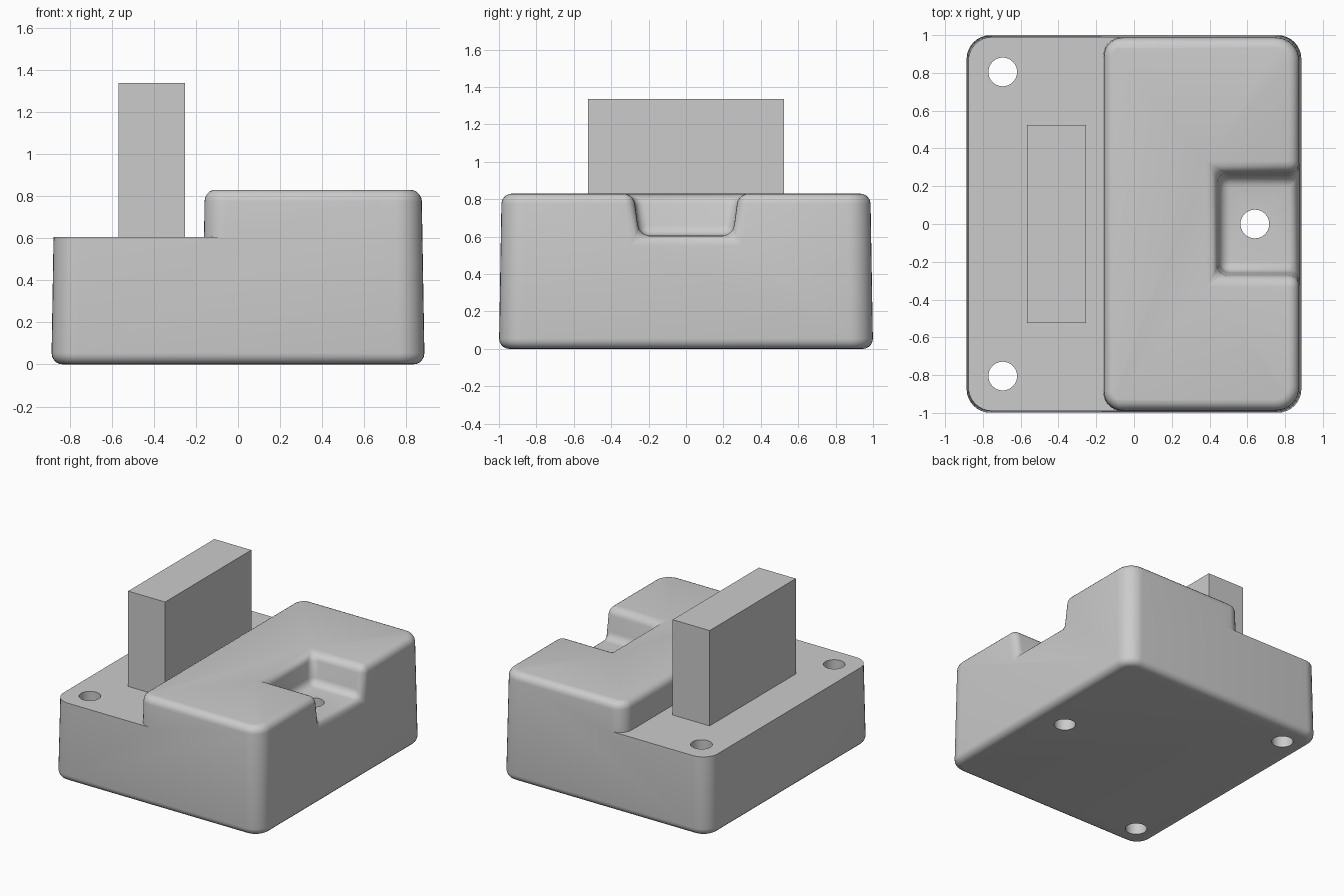
import bpy, bmesh, math

cube = bpy.data.objects.get("Cube")
if cube:
    bpy.data.objects.remove(cube, do_unlink=True)

grey = bpy.data.materials.new("light grey")
grey.use_nodes = True
colour = (0.6, 0.6, 0.6, 1)
grey.diffuse_color = colour
grey.node_tree.nodes["Principled BSDF"].inputs["Base Color"].default_value = colour

DECK, TOP = 0.605, 0.83


def finish(bm, name, helper=False):
    bmesh.ops.recalc_face_normals(bm, faces=bm.faces)
    mesh = bpy.data.meshes.new(name)
    bm.to_mesh(mesh)
    bm.free()
    mesh.materials.append(grey)
    obj = bpy.data.objects.new(name, mesh)
    bpy.context.collection.objects.link(obj)
    obj.hide_render = helper
    return obj


def block(bm, x0, x1, y, z0, z1, draft=0.0):
    """Box symmetric in y, with an optional inward draft at the top."""
    low = [bm.verts.new((a, b, z0)) for a, b in
           ((x0, -y), (x1, -y), (x1, y), (x0, y))]
    high = [bm.verts.new((a, b, z1)) for a, b in
            ((x0 + draft, -y + draft), (x1 - draft, -y + draft),
             (x1 - draft, y - draft), (x0 + draft, y - draft))]
    bm.faces.new(low)
    bm.faces.new(high)
    for i in range(4):
        j = (i + 1) % 4
        bm.faces.new((low[i], low[j], high[j], high[i]))
    return low, high


def round_edges(bm, edges, radius, segments):
    bmesh.ops.bevel(bm, geom=list(edges), offset=radius, segments=segments,
                    profile=0.5, affect='EDGES', clamp_overlap=False)


def upright(edge):
    a, b = (v.co for v in edge.verts)
    return abs(a.z - b.z) > 0.15


def cut(target, cutter):
    mod = target.modifiers.new("cut", 'BOOLEAN')
    mod.operation, mod.solver, mod.object = 'DIFFERENCE', 'EXACT', cutter
    bpy.context.view_layer.objects.active = target
    bpy.ops.object.modifier_apply(modifier=mod.name)
    bpy.data.objects.remove(cutter, do_unlink=True)


# Drafted body with an open pocket in its right-hand wall
bm = bmesh.new()
low, high = block(bm, -0.887, 0.887, 1.0, 0, TOP, 0.014)
for face in [f for f in bm.faces if {high[1], high[2]} <= set(f.verts)]:
    bm.faces.remove(face)
wall_x = lambda z: 0.887 - 0.014 * z / TOP
rim = [bm.verts.new(c) for c in ((wall_x(TOP), -0.28, TOP), (0.435, -0.28, TOP),
                                 (0.435, 0.28, TOP), (wall_x(TOP), 0.28, TOP))]
floor = [bm.verts.new(c) for c in ((wall_x(DECK), -0.25, DECK), (0.455, -0.25, DECK),
                                   (0.455, 0.25, DECK), (wall_x(DECK), 0.25, DECK))]
bm.faces.new([high[0], high[1], *rim, high[2], high[3]])
bm.faces.new([low[1], low[2], high[2], rim[3], floor[3], floor[0], rim[0], high[1]])
bm.faces.new(floor)
for i in range(3):
    bm.faces.new((rim[i], rim[i + 1], floor[i + 1], floor[i]))
for e in [e for e in bm.edges if not e.link_faces]:
    bm.edges.remove(e)
bmesh.ops.recalc_face_normals(bm, faces=bm.faces)
round_edges(bm, [e for e in bm.edges if upright(e) and abs(e.verts[0].co.y) > 0.5], 0.125, 8)
# Everything except the lines running up the rounded corners
round_edges(bm, [e for e in bm.edges if not upright(e) or abs(e.verts[0].co.y) < 0.5], 0.055, 5)
body = finish(bm, "body")

# Step cutter: a slab with the raised block's rounded end taken out of it
bm = bmesh.new()
block(bm, -1.5, 0.0, 1.5, DECK, 1.5)
step = finish(bm, "step_cutter", True)
bm = bmesh.new()
block(bm, -0.165, 0.8, 0.993, 0.4, TOP + 0.002, 0.007)
bmesh.ops.recalc_face_normals(bm, faces=bm.faces)
round_edges(bm, [e for e in bm.edges if upright(e)], 0.1, 8)
round_edges(bm, [e for e in bm.edges if all(v.co.z > TOP for v in e.verts)], 0.055, 5)
cut(step, finish(bm, "raised_end", True))
cut(body, step)

# Three through holes
for x, y in ((-0.695, -0.805), (-0.695, 0.805), (0.64, 0.0)):
    bm = bmesh.new()
    bmesh.ops.create_cone(bm, cap_ends=True, segments=40, radius1=0.076, radius2=0.076, depth=3)
    bmesh.ops.translate(bm, verts=bm.verts, vec=(x, y, 0))
    cut(body, finish(bm, "hole_cutter", True))

bpy.ops.object.select_all(action='DESELECT')
body.select_set(True)
bpy.context.view_layer.objects.active = body
bpy.ops.object.shade_smooth_by_angle(angle=math.radians(32))

# Upright plate on the deck
bm = bmesh.new()
block(bm, -0.567, -0.253, 0.523, DECK - 0.005, 1.337)
finish(bm, "upright_plate")
